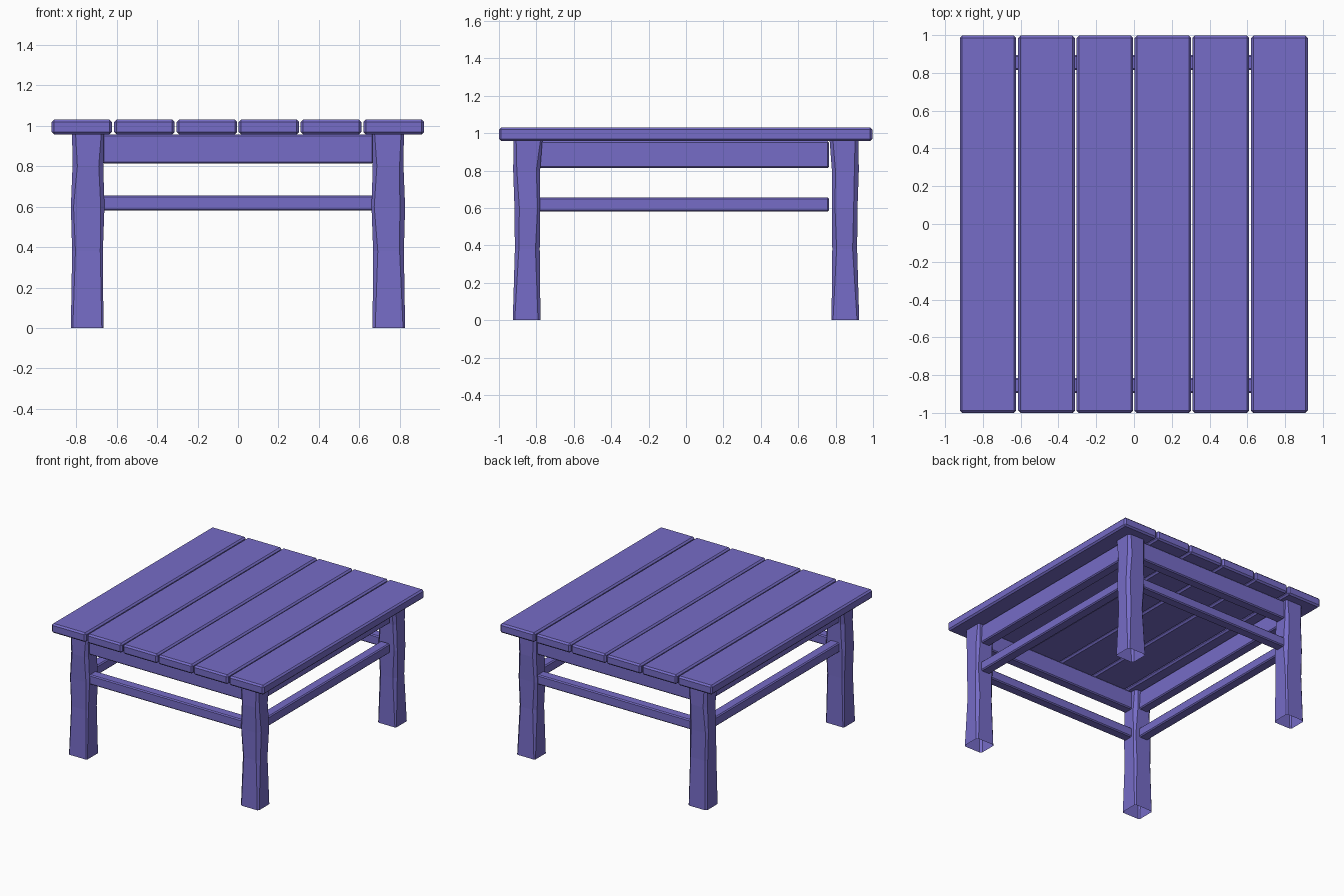
import bpy, bmesh, random

if "Cube" in bpy.data.objects:
    bpy.data.objects.remove(bpy.data.objects["Cube"])

random.seed(4)
paint = bpy.data.materials.new("purple_paint")
paint.diffuse_color = (0.18, 0.15, 0.57, 1)
paint.use_nodes = True
paint.node_tree.nodes["Principled BSDF"].inputs["Base Color"].default_value = paint.diffuse_color


def finish(bm, name):
    bmesh.ops.recalc_face_normals(bm, faces=bm.faces)
    me = bpy.data.meshes.new(name)
    bm.to_mesh(me)
    bm.free()
    me.materials.append(paint)
    ob = bpy.data.objects.new(name, me)
    bpy.context.collection.objects.link(ob)
    return ob


def box(name, x, y, z, bevel):
    """Chamfered box from (min, max) ranges."""
    bm = bmesh.new()
    bmesh.ops.create_cube(bm, size=1)
    for v in bm.verts:
        v.co = [(r[0] + r[1]) / 2 + c * (r[1] - r[0]) for r, c in zip((x, y, z), v.co)]
    bmesh.ops.bevel(bm, geom=bm.edges[:], offset=bevel, segments=1,
                    affect='EDGES', profile=0.5)
    return finish(bm, name)


# Table top: six planks with narrow gaps
spans = [(-0.922, -0.624), (-0.613, -0.313), (-0.304, -0.004),
         (0.003, 0.302), (0.309, 0.61), (0.62, 0.92)]
for i, s in enumerate(spans):
    box(f"plank_{i + 1}", s, (-1, 0.997), (0.957, 1.03), 0.012)

# Legs: hewn, chamfered posts with open bottoms
# level: z, inner x, outer x, inner y, outer y, chamfer
LEVELS = [(0.0, 0.665, 0.826, 0.778, 0.926, 0.012),
          (0.38, 0.668, 0.82, 0.782, 0.915, 0.018),
          (0.6, 0.66, 0.826, 0.78, 0.917, 0.02),
          (0.8, 0.666, 0.818, 0.78, 0.924, 0.018),
          (0.96, 0.665, 0.82, 0.768, 0.922, 0.014)]


def leg(name, sx, sy):
    bm = bmesh.new()
    rings = []
    for z, a, b, c, d, k in LEVELS:
        k1, k2 = k * random.uniform(0.6, 1.4), k * random.uniform(0.6, 1.4)
        pts = [(a + k1, c), (b - k2, c), (b, c + k2), (b, d - k1),
               (b - k1, d), (a + k2, d), (a, d - k2), (a, c + k1)]
        rings.append([bm.verts.new((sx * x, sy * y, z)) for x, y in pts])
    for lo, hi in zip(rings, rings[1:]):
        for i in range(8):
            j = (i + 1) % 8
            bm.faces.new((lo[i], lo[j], hi[j], hi[i]))
    bm.faces.new(rings[-1])
    finish(bm, name)


for sx, side in ((-1, "left"), (1, "right")):
    for sy, end in ((-1, "front"), (1, "back")):
        leg(f"{end}_{side}_leg", sx, sy)

# Aprons under the top and thinner stretchers below them
for part, z in (("apron", (0.813, 0.957)), ("stretcher", (0.58, 0.656))):
    for s, end in ((-1, "front"), (1, "back")):
        box(f"{end}_{part}", (-0.67, 0.67), (s * 0.855 - 0.04, s * 0.855 + 0.04), z, 0.008)
    for s, side in ((-1, "left"), (1, "right")):
        box(f"{side}_{part}", (s * 0.745 - 0.04, s * 0.745 + 0.04), (-0.79, 0.765), z, 0.008)
